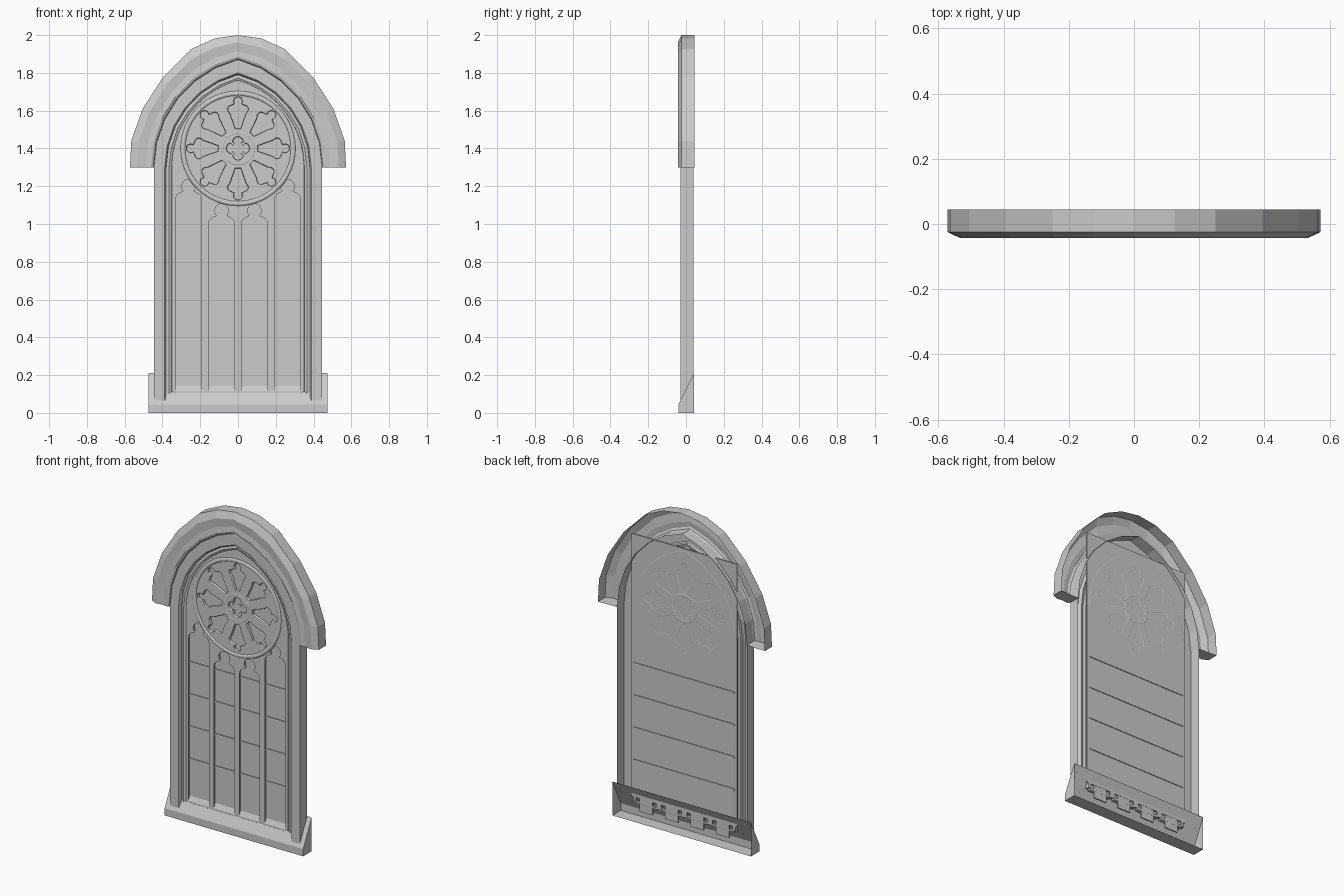
import bpy, bmesh, math
from math import sin, cos, pi, radians

if "Cube" in bpy.data.objects:
    bpy.data.objects.remove(bpy.data.objects["Cube"])


def finish(name, bm):
    bmesh.ops.recalc_face_normals(bm, faces=bm.faces)
    me = bpy.data.meshes.new(name)
    bm.to_mesh(me)
    bm.free()
    ob = bpy.data.objects.new(name, me)
    bpy.context.collection.objects.link(ob)
    return ob


def box(name, x0, x1, y0, y1, z0, z1):
    bm = bmesh.new()
    bmesh.ops.create_cube(bm, size=1)
    for v in bm.verts:
        v.co = ((x0 + x1) / 2 + v.co.x * (x1 - x0), (y0 + y1) / 2 + v.co.y * (y1 - y0),
                (z0 + z1) / 2 + v.co.z * (z1 - z0))
    return finish(name, bm)


def half_arch(w, apex, spring=1.30, n=6):
    # right half of a two-centred pointed arch, springing to apex
    h = apex - spring
    r = (w * w + h * h) / (2 * w)
    end = math.atan2(h, r - w)
    return [(w - r + r * cos(end * i / n), spring + r * sin(end * i / n)) for i in range(n + 1)]


def mirrored(half):
    return half + [(-x, z) for x, z in reversed(half[:-1])]


def loft(name, rings, cap=False):
    bm = bmesh.new()
    vs = [[bm.verts.new(p) for p in ring] for ring in rings]
    for a, b in zip(vs, vs[1:]):
        for i in range(len(a) - 1):
            bm.faces.new((a[i], a[i + 1], b[i + 1], b[i]))
    if cap:
        bm.faces.new([r[0] for r in vs])
        bm.faces.new([r[-1] for r in vs])
    return finish(name, bm)


def arc(cx, cz, r, a0, a1, n):
    return [(cx + r * cos(radians(a0 + (a1 - a0) * i / n)),
             cz + r * sin(radians(a0 + (a1 - a0) * i / n))) for i in range(n + 1)]


def ring(name, major, minor, y, z, n):
    bpy.ops.mesh.primitive_torus_add(major_segments=n, minor_segments=8, major_radius=major,
                                     minor_radius=minor, location=(0, y, z), rotation=(pi / 2, 0, 0))
    ob = bpy.context.object
    ob.name = name
    bpy.ops.object.shade_smooth_by_angle(angle=radians(50))
    return ob


# Hood moulding: section swept between inner and outer arch, open at the back
outer = mirrored([(.572, 1.30), (.565, 1.44), (.505, 1.61), (.395, 1.78), (.25, 1.925), (.125, 1.982), (0, 2.0)])
inner = mirrored(half_arch(.445, 1.87))
section = [(1, .045), (1, -.025), (.7, -.043), (.35, -.038), (.12, -.042), (.03, -.036), (0, -.025), (0, .04)]
loft("hood_moulding", [[(a[0] + (b[0] - a[0]) * t, y, a[1] + (b[1] - a[1]) * t)
                        for a, b in zip(inner, outer)] for t, y in section], cap=True)

# Stepped frame: jambs and arch in one sweep, feet cut to the sill slope
rings = []
for w, apex, y in [(.445, 1.87, .04), (.445, 1.87, -.03), (.388, 1.80, -.03), (.383, 1.793, -.024),
                   (.38, 1.79, -.008), (.365, 1.773, -.012), (.352, 1.76, -.006), (.345, 1.752, .015)]:
    foot = .045 + (y + .04) * 2
    path = mirrored([(w, foot)] + half_arch(w, apex))
    rings.append([(x, y, z) for x, z in path])
loft("frame", rings)

# Sloping sill, open at the back
prof = [(.042, 0), (-.04, 0), (-.04, .045), (.042, .21)]
loft("sill", [[(-.475, y, z), (.475, y, z)] for y, z in prof], cap=True)


# Tracery outlines
def lancet(cx, zs):
    hw, dx, r = .075, .032, .043
    right = [(hw, .10)] + arc(dx, zs, r, 0, 75, 5) + arc(0, zs + .07, .042, -35, 90, 8)
    return [(cx + x, z) for x, z in right + [(-x, z) for x, z in reversed(right[:-1])]]


def petal(ang):
    side = [(.105, .014), (.185, .042)] + arc(.207, .034, .02, 130, 10, 5) + arc(.25, 0, .022, 130, 0, 6)
    pts = side + [(u, -v) for u, v in reversed(side[:-1])]
    return [(u * cos(ang) - v * sin(ang), 1.40 + u * sin(ang) + v * cos(ang)) for u, v in pts]


def quatrefoil():
    pts = []
    for k in range(4):
        a = 90 * k
        pts += arc(.034 * cos(radians(a)), 1.40 + .034 * sin(radians(a)), .027, a - 110, a + 110, 8)
    return pts


shapes = [mirrored([(.352, .11)] + half_arch(.352, 1.762, n=10))]
for s in (-1, 1):
    shapes += [lancet(s * .262, 1.13), lancet(s * .087, 1.0)]
shapes += [petal(k * pi / 4) for k in range(8)] + [quatrefoil()]

# Pierced tracery plate from filled curve, bevelled edges
cu = bpy.data.curves.new("tracery", 'CURVE')
cu.dimensions = '2D'
cu.fill_mode = 'BOTH'
cu.extrude = .008
cu.bevel_depth = .006
cu.bevel_resolution = 1
cu.offset = -.006
for pts in shapes:
    sp = cu.splines.new('POLY')
    sp.points.add(len(pts) - 1)
    for p, (x, z) in zip(sp.points, pts):
        p.co = (x, z, 0, 1)
    sp.use_cyclic_u = True
tr = bpy.data.objects.new("tracery", cu)
bpy.context.collection.objects.link(tr)
tr.rotation_euler = (pi / 2, 0, 0)
tr.location.y = .004
bpy.context.view_layer.objects.active = tr
tr.select_set(True)
bpy.ops.object.convert(target='MESH')
bpy.ops.object.shade_smooth_by_angle(angle=radians(35))

# Rose window rings
rim = ring("rose_rim", .292, .014, -.007, 1.40, 48)
rim.scale.z = .7
hub = ring("rose_hub", .083, .012, .004, 1.40, 32)
hub.scale.z = 1.4

# Backing panel, lancet panel feet and glazing bars
box("backing_panel", -.36, .36, .008, .0172, .14, 1.77)
for x in (-.262, -.087, .087, .262):
    box("lancet_panel_foot", x - .045, x + .045, .008, .016, .06, .15)
for z in (.37, .57, .77, .97):
    box("glazing_bar", -.345, .345, .003, .022, z - .006, z + .006)
